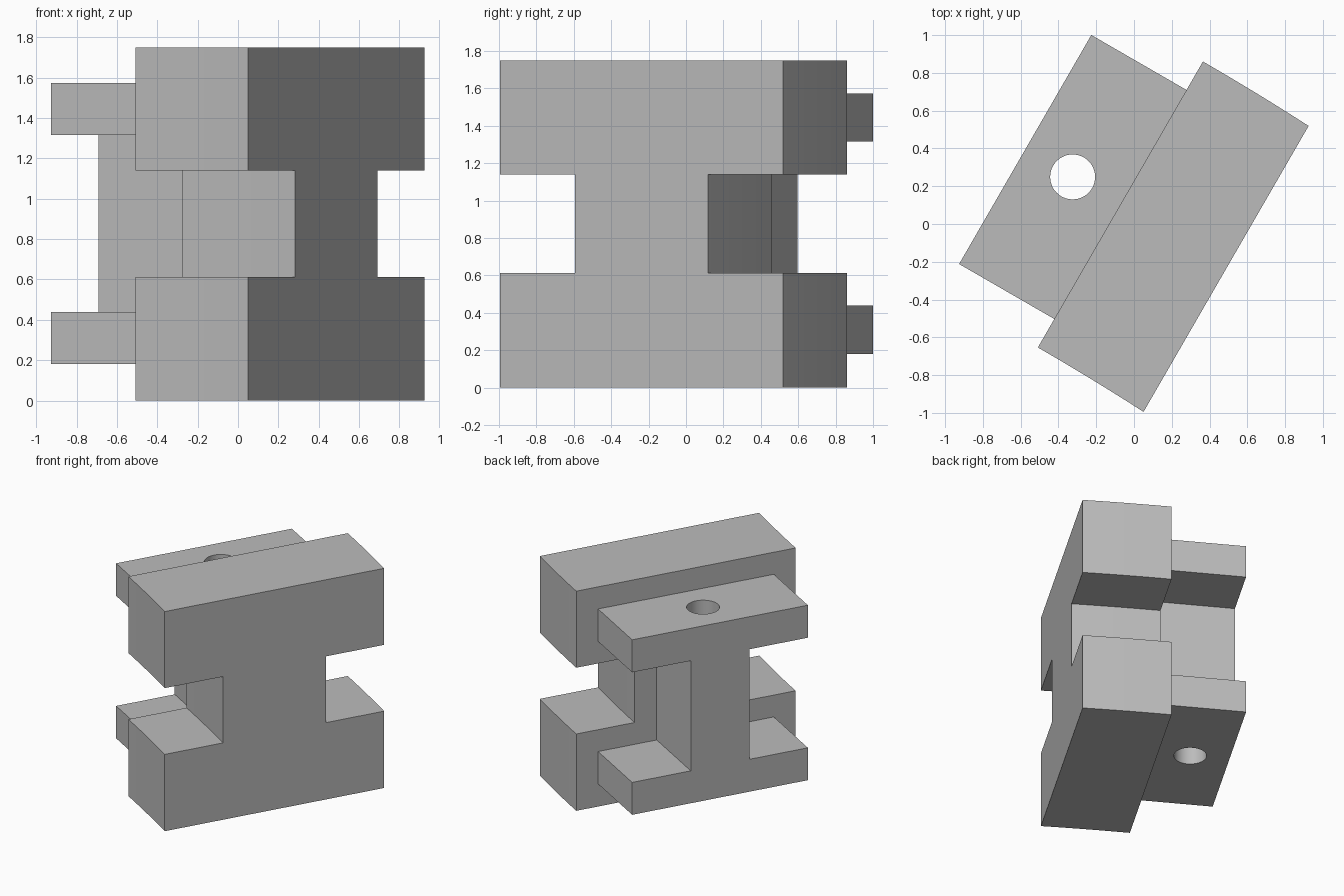
import bpy
import bmesh
from math import radians
from mathutils import Matrix

cube = bpy.data.objects.get("Cube")
if cube:
    bpy.data.objects.remove(cube, do_unlink=True)

TURN = Matrix.Rotation(radians(60), 4, 'Z')
CENTRE = 0.0535      # middle of the part along its long axis
JOINT = 0.114        # plane where the front and back sections meet

grey = bpy.data.materials.new("Plain grey")
grey.use_nodes = True
colour = (0.5, 0.5, 0.5, 1)
grey.diffuse_color = colour
grey.node_tree.nodes["Principled BSDF"].inputs["Base Color"].default_value = colour


def i_profile(flange, web, bottom, low, high, top):
    """I-shaped outline, symmetric along the long axis."""
    right = [(flange, bottom), (flange, low), (web, low),
             (web, high), (flange, high), (flange, top)]
    return right + [(-u, z) for u, z in reversed(right)]


def sweep(name, profile, path):
    """Skin the profile along a path of (depth, sideways shift) stations."""
    bm = bmesh.new()
    rings = [[bm.verts.new((CENTRE + shift + u, depth, z)) for u, z in profile]
             for depth, shift in path]
    count = len(profile)
    for a, b in zip(rings, rings[1:]):
        for i in range(count):
            j = (i + 1) % count
            bm.faces.new((a[i], a[j], b[j], b[i]))
    bm.faces.new(rings[0])
    bm.faces.new(rings[-1])
    bmesh.ops.recalc_face_normals(bm, faces=bm.faces)
    bm.transform(TURN)
    mesh = bpy.data.meshes.new(name)
    bm.to_mesh(mesh)
    bm.free()
    mesh.materials.append(grey)
    obj = bpy.data.objects.new(name, mesh)
    bpy.context.collection.objects.link(obj)
    return obj


def smooth(obj):
    bpy.ops.object.select_all(action='DESELECT')
    obj.select_set(True)
    bpy.context.view_layer.objects.active = obj
    bpy.ops.object.shade_smooth_by_angle(angle=radians(30))


# Thick front section, whose ends bow very slightly
steps = 6
bowed = [(JOINT - 0.655 * i / steps, -0.0155 * (i / steps) ** 2)
         for i in range(steps + 1)]
front = sweep("front_section", i_profile(0.874, 0.41, 0, 0.612, 1.14, 1.75), bowed)

# Thinner back section with two plates and a narrow web
back = sweep("back_section", i_profile(0.70, 0.233, 0.18, 0.438, 1.315, 1.574),
             [(JOINT, 0), (0.696, 0)])

# Vertical bore through plates and web
bpy.ops.mesh.primitive_cylinder_add(vertices=48, radius=0.119, depth=3,
                                    location=TURN @ Matrix.Translation((CENTRE, 0.406, 0.9)) @ Matrix().to_translation())
bore = bpy.context.object
bore.name = "bore_cutter"
bore.hide_render = True
bore.data.materials.append(grey)
cut = back.modifiers.new("Bore", 'BOOLEAN')
cut.operation = 'DIFFERENCE'
cut.solver = 'EXACT'
cut.object = bore
bpy.ops.object.select_all(action='DESELECT')
back.select_set(True)
bpy.context.view_layer.objects.active = back
bpy.ops.object.modifier_apply(modifier=cut.name)
bpy.data.objects.remove(bore, do_unlink=True)

for part in (front, back):
    smooth(part)
